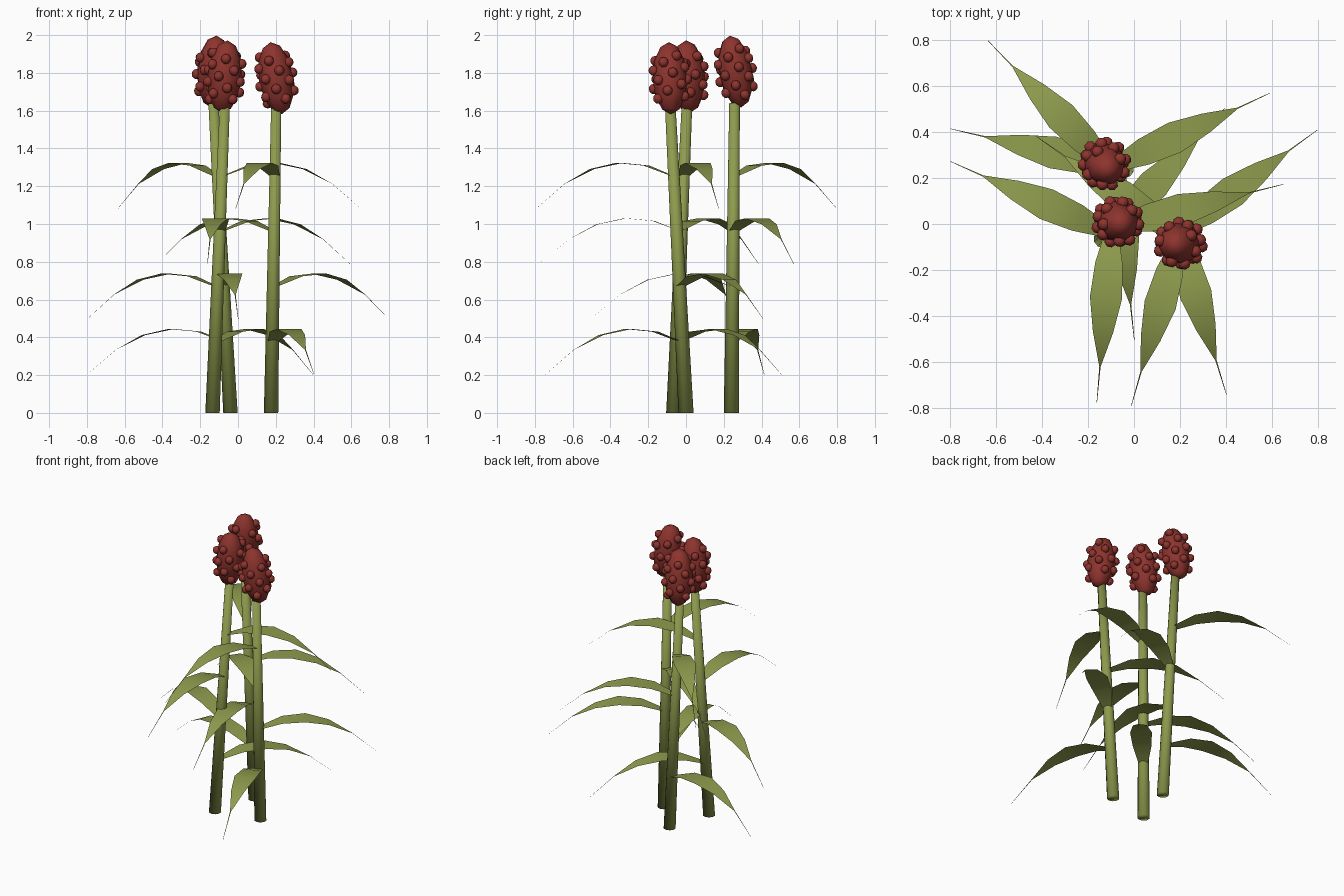
import bpy, bmesh, math
from mathutils import Vector, Matrix

if "Cube" in bpy.data.objects:
    bpy.data.objects.remove(bpy.data.objects["Cube"])


def material(name, rgb):
    m = bpy.data.materials.new(name)
    m.diffuse_color = (*rgb, 1)
    m.use_nodes = True
    m.node_tree.nodes["Principled BSDF"].inputs["Base Color"].default_value = m.diffuse_color
    return m


GREEN = material("leaf green", (0.27, 0.33, 0.075))
RED = material("seed red", (0.27, 0.034, 0.027))


def finish(bm, name, mat):
    me = bpy.data.meshes.new(name)
    bm.to_mesh(me)
    bm.free()
    for p in me.polygons:
        p.use_smooth = True
    me.materials.append(mat)
    ob = bpy.data.objects.new(name, me)
    bpy.context.collection.objects.link(ob)
    return ob


def stalk(name, base, top):
    # Tapered stem leaning from base to top, horizontal end rings
    bm = bmesh.new()
    bmesh.ops.create_cone(bm, cap_ends=True, segments=10, radius1=0.04, radius2=0.028, depth=1)
    for v in bm.verts:
        c = base.lerp(top, v.co.z + 0.5)
        v.co = Vector((v.co.x, v.co.y, 0)) + c
    finish(bm, name, GREEN)


def leaf(name, origin, angle, peak):
    # Flat arched blade: (distance out, half width)
    sections = [(0.015, 0.03), (0.15, 0.06), (0.3, 0.07), (0.45, 0.044), (0.6, 0.003), (0.757, 0.001)]
    out = Vector((math.cos(angle), math.sin(angle), 0))
    side = Vector((-out.y, out.x, 0))
    bm = bmesh.new()
    prev = None
    for r, w in sections:
        c = Vector((origin.x, origin.y, peak - 1.02 * (r - 0.27) ** 2)) + out * r
        pair = [bm.verts.new(c - side * w), bm.verts.new(c + side * w)]
        if prev:
            bm.faces.new((prev[0], pair[0], pair[1], prev[1]))
        prev = pair
    finish(bm, name, GREEN)


def seed_head(name, centre, lean, turn):
    # Tall ellipsoid studded with a spiral of round seeds
    tilt = Vector((lean[0], lean[1], 0.193)).to_track_quat('Z', 'Y').to_matrix().to_4x4()
    place = Matrix.Translation(centre) @ tilt
    bm = bmesh.new()
    bmesh.ops.create_uvsphere(bm, u_segments=8, v_segments=6, radius=1,
                              matrix=place @ Matrix.Diagonal((0.093, 0.093, 0.193, 1)))
    count = 22
    for i in range(count):
        h = -0.66 + 1.3 * i / (count - 1)
        r = 0.088 * math.sqrt(1 - h * h) + 0.003
        a = turn + i * 2.39996
        p = Vector((r * math.cos(a), r * math.sin(a), 0.19 * h))
        bmesh.ops.create_uvsphere(bm, u_segments=8, v_segments=6, radius=0.027,
                                  matrix=place @ Matrix.Translation(p))
    finish(bm, name, RED)


# Stems: base, top, head centre, head lean, first leaf angle
PLANTS = [
    ("back", (-0.04, 0.24, 0), (-0.13, 0.257, 1.64), (-0.128, 0.262, 1.807), (0.015, -0.03), 167),
    ("left", (-0.135, -0.065, 0), (-0.07, 0.005, 1.63), (-0.07, 0.01, 1.78), (0.015, -0.01), 47),
    ("right", (0.175, 0.0, 0), (0.202, -0.083, 1.62), (0.202, -0.085, 1.772), (-0.03, -0.005), 287),
]
for k, (name, base, top, head, lean, first) in enumerate(PLANTS):
    b, t = Vector(base), Vector(top)
    stalk(name + "_stalk", b, t)
    seed_head(name + "_seed_head", Vector(head), lean, k * 2.1)
    # Four leaves spiralling up each stem
    for i in range(4):
        peak = 0.445 + 0.293 * i
        leaf(f"{name}_leaf_{i + 1}", b.lerp(t, (peak - 0.05) / t.z), math.radians(first + 109 * i), peak)
